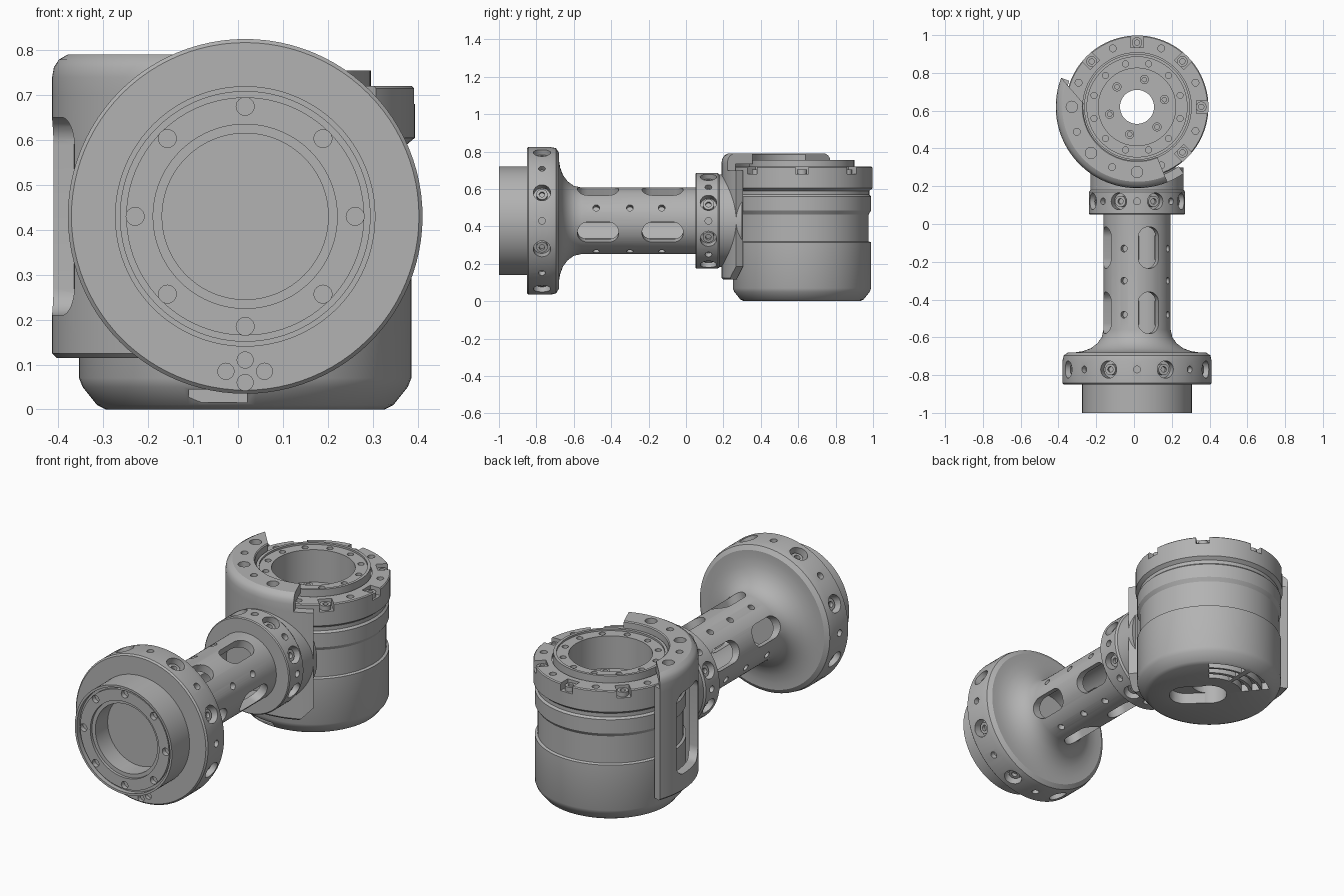
import bpy, bmesh
from math import radians, sin, cos, pi
from mathutils import Matrix, Vector

if "Cube" in bpy.data.objects:
    bpy.data.objects.remove(bpy.data.objects["Cube"], do_unlink=True)

grey = bpy.data.materials.new("machined_grey")
grey.use_nodes = True
grey.diffuse_color = (0.45, 0.45, 0.45, 1)
grey.node_tree.nodes["Principled BSDF"].inputs["Base Color"].default_value = (0.45, 0.45, 0.45, 1)

ARM = Matrix.Translation((0.016, 0, 0.43))      # arm axis runs along y
JOINT = Matrix.Translation((0.016, 0.62, 0))    # joint axis runs along z
ALONG_Y = ARM @ Matrix.Rotation(-pi / 2, 4, 'X')


def move(x, y, z):
    return Matrix.Translation((x, y, z))


def around_arm(deg, y, r):
    """Frame on the arm surface, z pointing outwards, angle from the top."""
    return ARM @ Matrix.Rotation(radians(deg), 4, 'Y') @ move(0, y, r)


def around_joint(deg, r, z):
    return JOINT @ Matrix.Rotation(radians(deg), 4, 'Z') @ move(r, 0, z)


def finish(bm, name, hidden=False):
    bmesh.ops.recalc_face_normals(bm, faces=bm.faces)
    mesh = bpy.data.meshes.new(name)
    bm.to_mesh(mesh)
    bm.free()
    mesh.materials.append(grey)
    obj = bpy.data.objects.new(name, mesh)
    obj.hide_render = hidden
    bpy.context.collection.objects.link(obj)
    return obj


def lathe(bm, profile, matrix, start=0, end=360, steps=96):
    """Turn a closed (radius, height) outline about z, capping partial turns."""
    full = end - start == 360
    rings = []
    for i in range(steps if full else steps + 1):
        a = radians(start + (end - start) * i / steps)
        rings.append([bm.verts.new(matrix @ Vector((r * cos(a), r * sin(a), z))) for r, z in profile])
    n = len(profile)
    for i in range(steps):
        a, b = rings[i], rings[(i + 1) % len(rings)]
        for j in range(n):
            k = (j + 1) % n
            if profile[j][0] > 0 or profile[k][0] > 0:
                bm.faces.new((a[j], a[k], b[k], b[j]))
    if not full:
        bm.faces.new(rings[0])
        bm.faces.new(rings[-1])
    bmesh.ops.remove_doubles(bm, verts=bm.verts, dist=1e-5)


def rod(bm, matrix, r, depth, segments=24):
    bmesh.ops.create_cone(bm, cap_ends=True, segments=segments, radius1=r, radius2=r,
                          depth=depth, matrix=matrix)


def box(bm, matrix, sx, sy, sz):
    bmesh.ops.create_cube(bm, size=1, matrix=matrix @ Matrix.Diagonal((sx, sy, sz, 1)))


def slot(bm, matrix, sx, sy, depth, r):
    """Rounded rectangle prism centred on the frame."""
    ends = []
    for h in (-depth / 2, depth / 2):
        ring = []
        for q, (mx, my) in enumerate(((1, 1), (-1, 1), (-1, -1), (1, -1))):
            for s in range(9):
                a = (q + s / 8) * pi / 2
                p = Vector((mx * (sx / 2 - r) + r * cos(a), my * (sy / 2 - r) + r * sin(a), h))
                ring.append(bm.verts.new(matrix @ p))
        ends.append(ring)
    n = len(ends[0])
    for j in range(n):
        k = (j + 1) % n
        bm.faces.new((ends[0][j], ends[0][k], ends[1][k], ends[1][j]))
    bm.faces.new(ends[0])
    bm.faces.new(ends[1])


def cut(obj, bm):
    bmesh.ops.remove_doubles(bm, verts=bm.verts, dist=1e-5)
    tool = finish(bm, "cutter", hidden=True)
    mod = obj.modifiers.new("cut", 'BOOLEAN')
    mod.operation, mod.solver, mod.object = 'DIFFERENCE', 'EXACT', tool
    graph = bpy.context.evaluated_depsgraph_get()
    mesh = bpy.data.meshes.new_from_object(obj.evaluated_get(graph))
    obj.modifiers.clear()
    obj.data = mesh
    bpy.data.objects.remove(tool, do_unlink=True)


# Arm: front boss, flange, flared tube and collar in one turned body
bm = bmesh.new()
lathe(bm, [(0, -.87), (.185, -.87), (.185, -.975), (.205, -.975), (.205, -.99), (.265, -.99),
           (.265, -.975), (.278, -.975), (.278, -1), (.29, -1), (.29, -.85), (.387, -.85),
           (.395, -.842), (.395, -.725), (.388, -.695), (.365, -.68), (.33, -.68), (.285, -.673),
           (.245, -.658), (.21, -.632), (.187, -.6), (.178, -.56), (.178, .05), (.25, .05),
           (.255, .055), (.255, .17), (.247, .18), (.247, .3), (0, .3)], ALONG_Y)
arm = finish(bm, "arm_body")

bm = bmesh.new()
rod(bm, ALONG_Y @ move(0, 0, -.3), .135, .74, 64)
cut(arm, bm)

# Tube windows, pin holes, rim holes and face bolt holes
bm = bmesh.new()
for k in range(4):
    for y in (-.125, -.47):
        slot(bm, around_arm(21 + 90 * k, y, .16), .115, .22, .12, .055)
    for y in (-.13, -.3, -.48):
        rod(bm, around_arm(-23 + 90 * k, y, .178), .018, .06)
for k in range(8):
    for y, r, big in ((-.77, .395, .046), (.12, .255, .044)):
        rod(bm, around_arm(22.5 + 45 * k, y, r), big, .1)
        rod(bm, around_arm(45 * k, y, r), .018, .06)
    rod(bm, ALONG_Y @ Matrix.Rotation(k * pi / 4, 4, 'Z') @ move(.245, 0, -.99), .02, .05)
for x, z in ((0, -.32), (0, -.37), (.043, -.345), (-.043, -.345)):
    rod(bm, ALONG_Y @ move(x, -z, -.85), .018, .04)
cut(arm, bm)

# Joint housing
bm = bmesh.new()
lathe(bm, [(.09, 0), (.31, 0), (.33, .01), (.362, .05), (.37, .07), (.37, .315), (.357, .32),
           (.357, .465), (.37, .485), (.37, .56), (.36, .57), (.36, .59), (.378, .605),
           (.378, .715), (.373, .72), (.287, .72), (.287, .705), (.28, .705), (.28, .755),
           (.265, .755), (.265, .745), (.205, .745), (.205, .57), (.09, .57)], JOINT)
joint = finish(bm, "joint_housing")

bm = bmesh.new()
for k in range(8):
    box(bm, around_joint(45 * k, .365, .72), .1, .07, .08)
    rod(bm, around_joint(22.5 + 45 * k, .335, .72), .018, .05)
for k in range(12):
    rod(bm, around_joint(15 + 30 * k, .236, .745), .016, .04)
# Underside: cable slot, curved vents and a notch in the front edge
slot(bm, around_joint(-45, .06, 0), .29, .17, .12, .084)
for r in (.17, .225, .275):
    for a in (50, 93):
        lathe(bm, [(r, -.02), (r + .038, -.02), (r + .038, .04), (r, .04)], JOINT, a, a + 37, 12)
box(bm, move(-.045, .25, .03), .13, .1, .03)
cut(joint, bm)

# Wrap-around mounting shell: curved wall with a side window and a trimmed corner
bm = bmesh.new()
lathe(bm, [(.384, .115), (.42, .115), (.43, .125), (.43, .7), (.384, .7)], JOINT, 159, 305, 64)
shell = finish(bm, "mounting_shell")

bm = bmesh.new()
slot(bm, move(-.4, .545, .43) @ Matrix.Rotation(pi / 2, 4, 'Y'), .44, .25, .3, .06)
box(bm, around_joint(305, .41, .115) @ Matrix.Rotation(pi / 4, 4, 'X'), .2, .1, .1)
cut(shell, bm)

# Rounded top lip of the shell, with a slanted end and bolt holes
bm = bmesh.new()
lathe(bm, [(.384, .7), (.43, .7), (.43, .74), (.426, .762), (.415, .779), (.396, .79),
           (.29, .79), (.285, .785), (.285, .735), (.384, .735)], JOINT, 159, 292, 64)
lip = finish(bm, "shell_lip")

bm = bmesh.new()
box(bm, move(-.255, .776, .81) @ Matrix.Rotation(radians(41), 4, 'Z'), .2, .4, .18)
for k in range(5):
    rod(bm, around_joint(180 + 22.5 * k, .345, .79), .018 if k % 2 else .03, .06)
cut(lip, bm)

# Screw heads with sockets, set in the counterbores
bm = bmesh.new()


def screw(matrix, r, h):
    lathe(bm, [(0, 0), (r, 0), (r, h), (r * .5, h), (r * .5, h * .4), (0, h * .4)], matrix, steps=18)


for k in range(8):
    screw(around_arm(22.5 + 45 * k, -.77, .34), .03, .03)
    screw(around_arm(22.5 + 45 * k, .12, .2), .03, .03)
    screw(around_joint(45 * k, .34, .675), .028, .03)
for k in range(6):
    screw(around_joint(15 + 60 * k, .15, .565), .024, .02)
screws = finish(bm, "screw_heads")

bpy.ops.object.select_all(action='DESELECT')
for obj in (arm, joint, shell, lip, screws):
    obj.select_set(True)
bpy.context.view_layer.objects.active = arm
bpy.ops.object.shade_smooth_by_angle(angle=radians(28))
